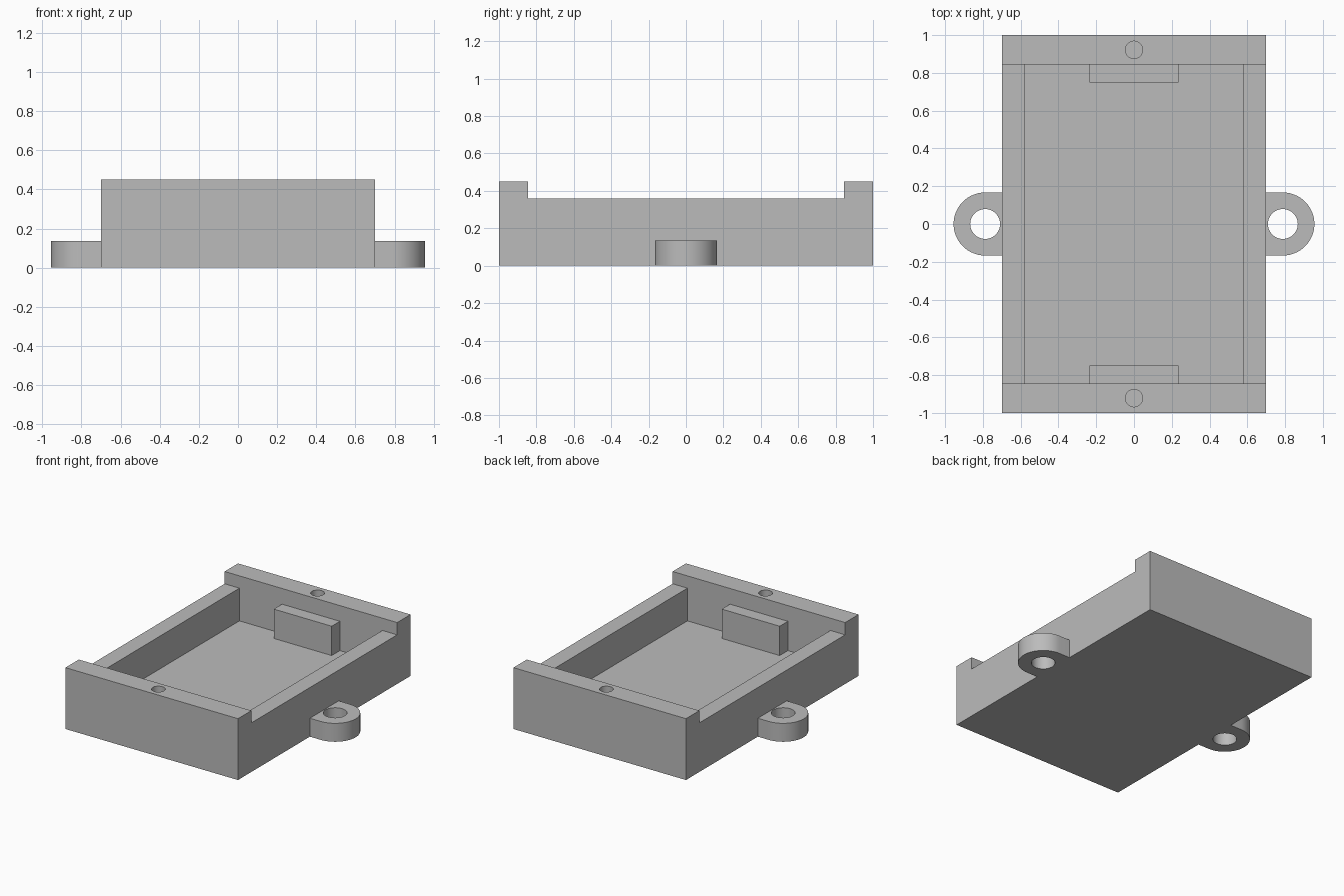
import bpy
import math
from mathutils import Matrix, Vector

cube = bpy.data.objects.get("Cube")
if cube:
    bpy.data.objects.remove(cube, do_unlink=True)

grey = bpy.data.materials.new("plain grey")
grey.use_nodes = True
colour = (0.5, 0.5, 0.5, 1)
grey.diffuse_color = colour
grey.node_tree.nodes["Principled BSDF"].inputs["Base Color"].default_value = colour

# Main dimensions
HALF_X, HALF_Y, HEIGHT = 0.70, 1.0, 0.45
INNER_X, INNER_Y = 0.58, 0.845
FLOOR, RIM = 0.12, 0.36
EAR_X, EAR_R, EAR_H = 0.788, 0.167, 0.135


def prism(name, profile, depth):
    """Extrude a closed list of 3D points along the depth vector."""
    n = len(profile)
    depth = Vector(depth)
    points = [Vector(p) for p in profile]
    faces = [tuple(reversed(range(n))), tuple(range(n, 2 * n))]
    faces += [(i, (i + 1) % n, n + (i + 1) % n, n + i) for i in range(n)]
    mesh = bpy.data.meshes.new(name)
    mesh.from_pydata(points + [p + depth for p in points], [], faces)
    mesh.materials.append(grey)
    obj = bpy.data.objects.new(name, mesh)
    bpy.context.collection.objects.link(obj)
    return obj


def box(name, low, high):
    (x0, y0, z0), (x1, y1, z1) = low, high
    base = [(x0, y0, z0), (x1, y0, z0), (x1, y1, z0), (x0, y1, z0)]
    return prism(name, base, (0, 0, z1 - z0))


def arc(x, y, z, radius, start, end, steps):
    angles = [start + (end - start) * i / steps for i in range(steps + 1)]
    return [(x + radius * math.cos(a), y + radius * math.sin(a), z) for a in angles]


def rod(name, x, y, z0, z1, radius):
    return prism(name, arc(x, y, z0, radius, 0, math.tau, 48)[:-1], (0, 0, z1 - z0))


def cut(obj, cutter):
    """Subtract the cutter from the object, then discard the cutter."""
    cutter.hide_render = True
    mod = obj.modifiers.new("cut", "BOOLEAN")
    mod.operation = "DIFFERENCE"
    mod.solver = "EXACT"
    mod.object = cutter
    bpy.context.view_layer.objects.active = obj
    bpy.ops.object.modifier_apply(modifier=mod.name)
    bpy.data.objects.remove(cutter, do_unlink=True)


def smooth(obj):
    bpy.ops.object.select_all(action="DESELECT")
    obj.select_set(True)
    bpy.context.view_layer.objects.active = obj
    bpy.ops.object.shade_smooth_by_angle(angle=math.radians(30))


# Tray: stepped side outline with raised ends, hollowed out
outline = [(-HALF_Y, 0), (HALF_Y, 0), (HALF_Y, HEIGHT), (INNER_Y, HEIGHT),
           (INNER_Y, RIM), (-INNER_Y, RIM), (-INNER_Y, HEIGHT), (-HALF_Y, HEIGHT)]
tray = prism("tray", [(-HALF_X, y, z) for y, z in outline], (2 * HALF_X, 0, 0))
cut(tray, box("cavity_cutter", (-INNER_X, -INNER_Y, FLOOR), (INNER_X, INNER_Y, 1)))

# Blind screw holes in the raised ends
for side in (-1, 1):
    cut(tray, rod("screw_hole_cutter", 0, side * 0.922, 0.15, 0.6, 0.046))
smooth(tray)

# Support blocks standing on the floor against each end wall
for name, y0, y1 in (("front_support", -INNER_Y, -0.75), ("back_support", 0.75, INNER_Y)):
    box(name, (-0.235, y0, FLOOR), (0.235, y1, 0.335))

# Rounded mounting ears with through holes
for name, turn in (("left_ear", 0), ("right_ear", math.pi)):
    shape = [(HALF_X, -EAR_R, 0)]
    shape += arc(EAR_X, 0, 0, EAR_R, -math.pi / 2, math.pi / 2, 32)
    shape += [(HALF_X, EAR_R, 0)]
    ear = prism(name, shape, (0, 0, EAR_H))
    cut(ear, rod("ear_hole_cutter", EAR_X, 0, -0.1, 0.3, 0.079))
    ear.data.transform(Matrix.Rotation(turn, 4, "Z"))
    smooth(ear)
